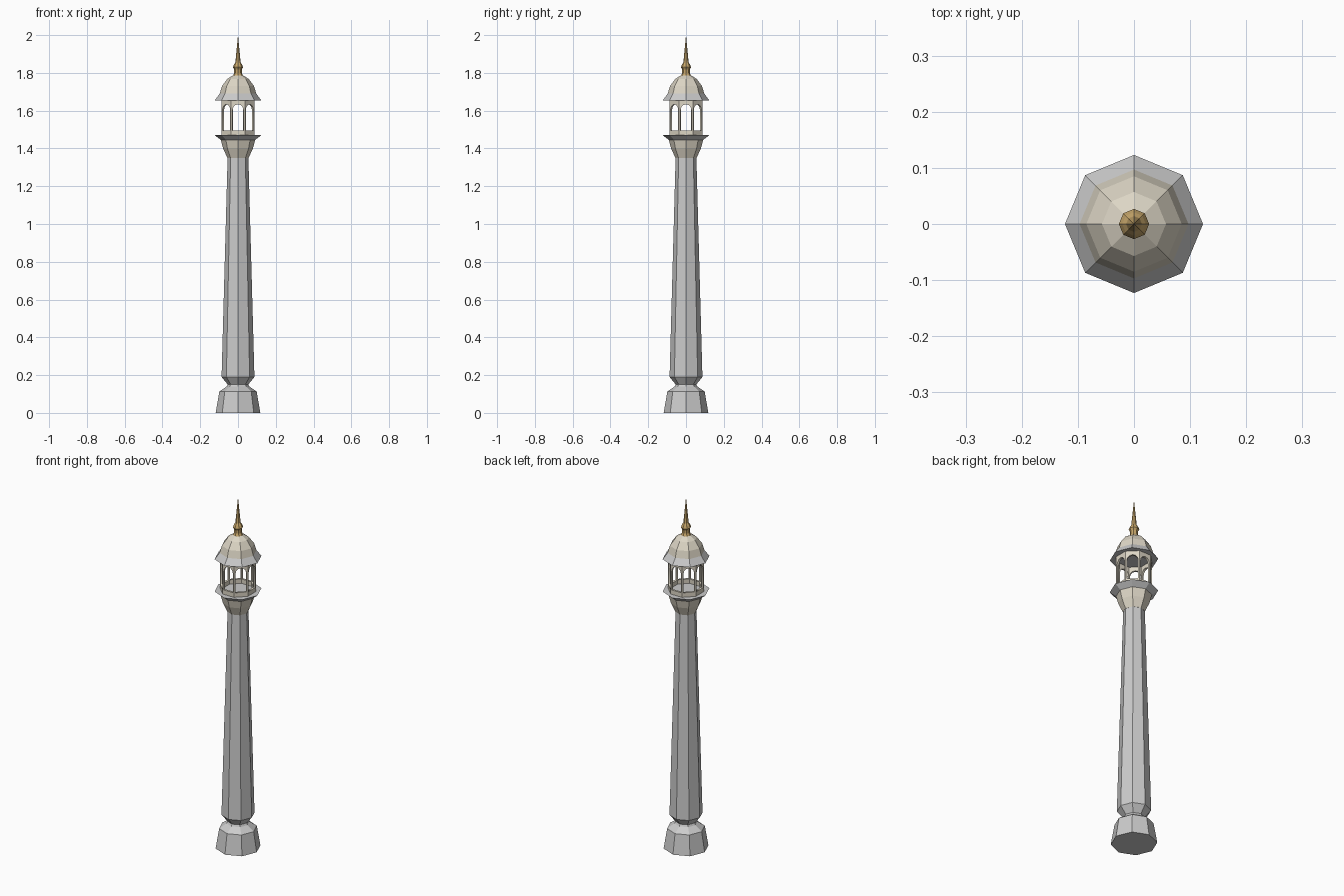
import bpy, bmesh
from math import pi, sin, cos, tan
from mathutils import Matrix

if "Cube" in bpy.data.objects:
    bpy.data.objects.remove(bpy.data.objects["Cube"])


def material(name, rgb):
    m = bpy.data.materials.new(name)
    m.diffuse_color = (*rgb, 1)
    m.use_nodes = True
    m.node_tree.nodes["Principled BSDF"].inputs["Base Color"].default_value = m.diffuse_color
    return m


CREAM = material("cream_stone", (0.72, 0.67, 0.56))
GOLD = material("gold", (0.58, 0.39, 0.15))


def finish(name, bm, mat=None):
    me = bpy.data.meshes.new(name)
    bm.to_mesh(me)
    bm.free()
    if mat:
        me.materials.append(mat)
    ob = bpy.data.objects.new(name, me)
    bpy.context.collection.objects.link(ob)
    return ob


def lathe8(name, profile, mat=None, bottom=True, top=True):
    """Eight-sided stack of (radius, z) rings, corners on the axes."""
    bm = bmesh.new()
    rings = []
    for r, z in profile:
        if r == 0:
            rings.append([bm.verts.new((0, 0, z))] * 8)
        else:
            rings.append([bm.verts.new((r * cos(i * pi / 4), r * sin(i * pi / 4), z))
                          for i in range(8)])
    for a, b in zip(rings, rings[1:]):
        for i in range(8):
            j = (i + 1) % 8
            quad = [a[i], a[j], b[j], b[i]]
            bm.faces.new(list(dict.fromkeys(quad)))
    if bottom:
        bm.faces.new(rings[0][::-1])
    if top and profile[-1][0] > 0:
        bm.faces.new(rings[-1])
    return finish(name, bm, mat)


# Plinth, neck and tapering shaft
lathe8("base", [(0.118, 0), (0.099, 0.113), (0.06, 0.14), (0.054, 0.152)])
lathe8("shaft", [(0.054, 0.15), (0.087, 0.19), (0.055, 1.35)])

# Balcony: cream bowl, grey flared rim with floor
lathe8("balcony_bowl", [(0.056, 1.35), (0.079, 1.40), (0.091, 1.445)], CREAM)
lathe8("balcony_rim", [(0.091, 1.445), (0.123, 1.47)])

# Lantern: eight arched panels, flat side to the front
APOTHEM, THICK, Z0, Z1 = 0.0875, 0.012, 1.47, 1.656
half = APOTHEM * tan(pi / 8)
w, sill, spring, rise = 0.029, 1.495, 1.602, 0.032
outline = [(-half, Z0), (half, Z0), (half, Z1), (-half, Z1)]
opening = [(-w, sill), (w, sill)] + [
    (w * cos(i * pi / 6), spring + rise * sin(i * pi / 6)) for i in range(7)]
curve = bpy.data.curves.new("panel_outline", 'CURVE')
curve.dimensions = '2D'
curve.fill_mode = 'BOTH'
curve.extrude = THICK / 2
for pts in (outline, opening):
    s = curve.splines.new('POLY')
    s.points.add(len(pts) - 1)
    for p, (x, y) in zip(s.points, pts):
        p.co = (x, y, 0, 1)
    s.use_cyclic_u = True
tmp = bpy.data.objects.new("panel_helper", curve)
bpy.context.collection.objects.link(tmp)
bpy.context.view_layer.update()
dg = bpy.context.evaluated_depsgraph_get()
panel = bpy.data.meshes.new_from_object(tmp.evaluated_get(dg))
bpy.data.objects.remove(tmp)
place = Matrix.Translation((0, -APOTHEM + THICK / 2, 0)) @ Matrix.Rotation(pi / 2, 4, 'X')
panel.transform(place)
bm = bmesh.new()
for k in range(8):
    bm.from_mesh(panel)
    panel.transform(Matrix.Rotation(pi / 4, 4, 'Z'))
bpy.data.meshes.remove(panel)
finish("lantern", bm, CREAM)

# Roof: grey flared eave below a cream dome
lathe8("eave", [(0.123, 1.655), (0.097, 1.69)])
lathe8("dome", [(0.097, 1.69), (0.085, 1.73), (0.057, 1.768), (0.027, 1.787)], CREAM)

# Gilded finial
lathe8("finial", [(0.027, 1.785), (0.02, 1.80), (0.02, 1.818), (0.027, 1.83),
                  (0.021, 1.845), (0.014, 1.856), (0, 2.0)], GOLD)
